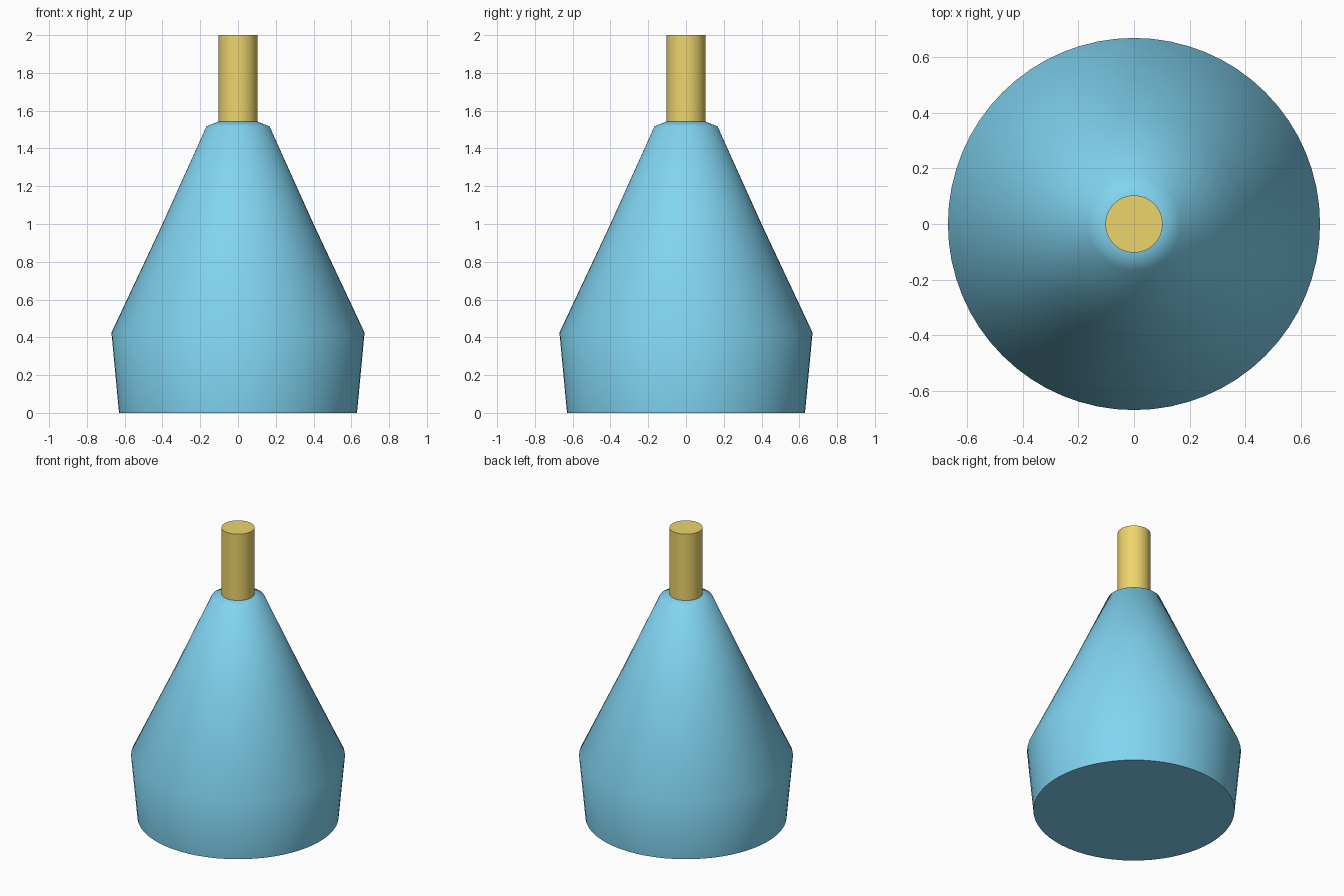
import bpy, bmesh
from math import radians, cos, sin, tau

if "Cube" in bpy.data.objects:
    bpy.data.objects.remove(bpy.data.objects["Cube"])

SIDES = 64


def material(name, color):
    m = bpy.data.materials.new(name)
    m.diffuse_color = color
    m.use_nodes = True
    m.node_tree.nodes["Principled BSDF"].inputs["Base Color"].default_value = m.diffuse_color
    return m


def lathe(name, profile, mat):
    """Capped solid of revolution from (radius, z) points, bottom to top."""
    bm = bmesh.new()
    rings = [[bm.verts.new((r * cos(tau * i / SIDES), r * sin(tau * i / SIDES), z))
              for i in range(SIDES)] for r, z in profile]
    for low, high in zip(rings, rings[1:]):
        for i in range(SIDES):
            j = (i + 1) % SIDES
            bm.faces.new((low[i], low[j], high[j], high[i]))
    bm.faces.new(rings[0][::-1])
    bm.faces.new(rings[-1])
    mesh = bpy.data.meshes.new(name)
    bm.to_mesh(mesh)
    bm.free()
    obj = bpy.data.objects.new(name, mesh)
    bpy.context.collection.objects.link(obj)
    mesh.materials.append(mat)
    bpy.ops.object.select_all(action='DESELECT')
    obj.select_set(True)
    bpy.context.view_layer.objects.active = obj
    bpy.ops.object.shade_smooth_by_angle(angle=radians(60))
    return obj


# Tapered body with a shoulder and a small bevelled top
lathe("body", [(0.63, 0), (0.67, 0.425), (0.40, 1.0), (0.167, 1.517), (0.103, 1.542)],
      material("blue", (0.22, 0.66, 0.88, 1)))

# Straight stem
lathe("stem", [(0.103, 1.542), (0.103, 2.0)],
      material("yellow", (0.85, 0.66, 0.15, 1)))
